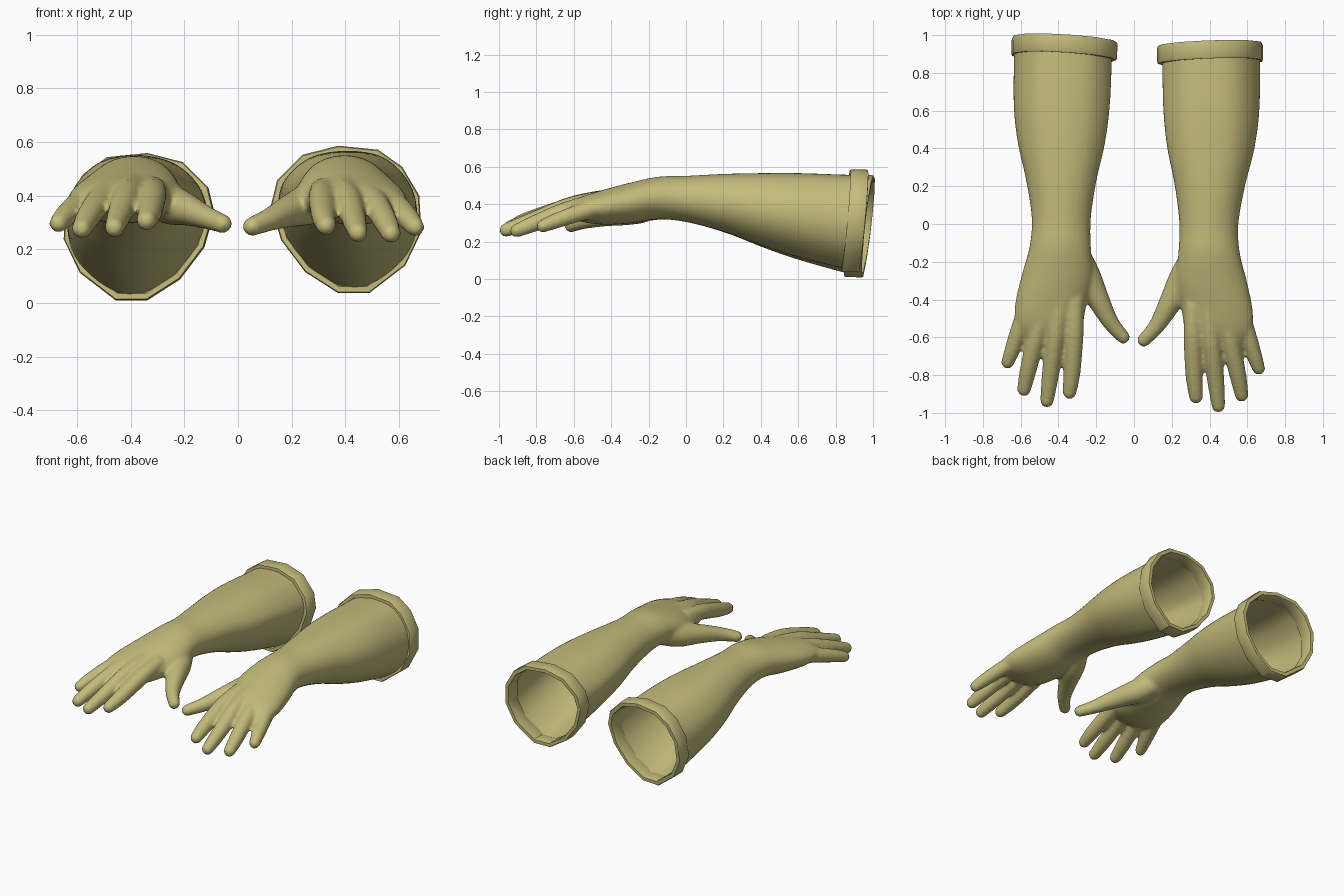
import bpy, bmesh, math
from mathutils import Vector, Matrix

if "Cube" in bpy.data.objects:
    bpy.data.objects.remove(bpy.data.objects["Cube"])

mat = bpy.data.materials.new("olive_rubber")
mat.diffuse_color = (0.55, 0.50, 0.20, 1)
mat.use_nodes = True
mat.node_tree.nodes["Principled BSDF"].inputs["Base Color"].default_value = mat.diffuse_color


def spline(pts, n, closed=False):
    """Catmull-Rom samples through points of any dimension."""
    out, m = [], len(pts)
    for i in range(m if closed else m - 1):
        idx = [i - 1, i, i + 1, i + 2]
        idx = [j % m if closed else min(max(j, 0), m - 1) for j in idx]
        a, b, c, d = (pts[j] for j in idx)
        for k in range(n):
            t = k / n
            out.append(tuple(0.5 * (2*q + (r - p)*t + (2*p - 5*q + 4*r - s)*t*t
                                    + (3*q - p - 3*r + s)*t**3)
                             for p, q, r, s in zip(a, b, c, d)))
    return out if closed else out + [tuple(pts[-1])]


def loft(bm, rings, closed=False):
    vs = [[bm.verts.new(p) for p in ring] for ring in rings]
    n = len(vs[0])
    pairs = list(zip(vs, vs[1:])) + ([(vs[-1], vs[0])] if closed else [])
    for a, b in pairs:
        for i in range(n):
            j = (i + 1) % n
            bm.faces.new((a[i], a[j], b[j], b[i]))
    if not closed:
        bm.faces.new(vs[0])
        bm.faces.new(vs[-1])


def tube(bm, pts):
    """Round-tipped finger; points are x, y, z, radius."""
    path, rings = spline(pts, 5), []
    for i, p in enumerate(path):
        a, b = path[max(i - 1, 0)], path[min(i + 1, len(path) - 1)]
        t = (Vector(b[:3]) - Vector(a[:3])).normalized()
        side = t.cross(Vector((0, 0, 1))).normalized()
        up = side.cross(t)
        rings.append([Vector(p[:3]) + p[3] * (side * math.cos(k * math.tau / 20)
                      + up * math.sin(k * math.tau / 20)) for k in range(20)])
    loft(bm, rings)
    bmesh.ops.create_uvsphere(bm, u_segments=20, v_segments=12, radius=path[-1][3],
                              matrix=Matrix.Translation(path[-1][:3]))


def make_object(name, bm):
    bmesh.ops.recalc_face_normals(bm, faces=bm.faces)
    me = bpy.data.meshes.new(name)
    bm.to_mesh(me)
    bm.free()
    ob = bpy.data.objects.new(name, me)
    bpy.context.collection.objects.link(ob)
    me.materials.append(mat)
    return ob


def smooth(ob, angle):
    bpy.ops.object.select_all(action='DESELECT')
    ob.select_set(True)
    bpy.context.view_layer.objects.active = ob
    bpy.ops.object.shade_smooth_by_angle(angle=math.radians(angle))


# thirteen-sided cuff outline (x, z), and the same outline normalised
CX, CZ, HX, HZ = 0.403, 0.3115, 0.28, 0.2745
outline = [(.373, .586), (.522, .571), (.612, .507), (.675, .40), (.683, .265),
           (.623, .14), (.489, .037), (.373, .037), (.25, .116), (.16, .235),
           (.123, .366), (.146, .459), (.239, .552)]
unit = spline([((x - CX) / HX, (z - CZ) / HZ) for x, z in outline], 4, True)


def tilt(x, z):
    return 0.036 * (x - CX) + 0.088 * (z - CZ)


# sleeve and palm sections: y, x min, x max, z min, z max, cuff shape weight
sections = [(1.02, .15, .665, .03, .557, 1), (.87, .15, .665, .06, .557, 1),
            (.6, .155, .66, .125, .566, .9), (.4, .175, .635, .185, .566, .7),
            (.2, .215, .587, .255, .562, .35), (0, .24, .553, .305, .552, 0),
            (-.15, .235, .56, .32, .547, 0), (-.3, .22, .597, .298, .515, 0),
            (-.45, .25, .628, .292, .475, 0), (-.56, .272, .625, .308, .44, 0),
            (-.63, .33, .58, .335, .40, 0)]
rings = []
for y, x0, x1, z0, z1, w in spline(sections, 6):
    ring = []
    for u, v in unit:
        r = math.hypot(u, v)
        f = w + (1 - w) / r
        ring.append(((x0 + x1) / 2 + u * f * (x1 - x0) / 2, y,
                     (z0 + z1) / 2 + v * f * (z1 - z0) / 2))
    rings.append(ring)
bm = bmesh.new()
loft(bm, rings)

# four fingers and thumb
tube(bm, [(.315, -.42, .42, .048), (.312, -.6, .388, .05), (.318, -.8, .325, .046), (.328, -.915, .288, .037)])
tube(bm, [(.39, -.42, .432, .048), (.41, -.62, .388, .05), (.432, -.82, .312, .046), (.447, -.962, .262, .037)])
tube(bm, [(.46, -.42, .425, .048), (.51, -.62, .372, .049), (.55, -.8, .302, .045), (.57, -.905, .259, .037)])
tube(bm, [(.53, -.38, .40, .048), (.59, -.55, .36, .047), (.635, -.69, .313, .042), (.66, -.765, .283, .035)])
tube(bm, [(.34, -.14, .42, .07), (.265, -.28, .37, .077), (.19, -.42, .342, .06),
          (.12, -.54, .312, .044), (.052, -.615, .285, .036)])
glove = make_object("glove_right", bm)

# fuse into one skin
rm = glove.modifiers.new("fuse", 'REMESH')
rm.mode, rm.voxel_size = 'VOXEL', 0.011
sm = glove.modifiers.new("relax", 'SMOOTH')
sm.factor, sm.iterations = 0.5, 8
bpy.context.view_layer.objects.active = glove
for m in ("fuse", "relax"):
    bpy.ops.object.modifier_apply(modifier=m)

# open the sleeve inside the cuff
bm = bmesh.new()
bm.from_mesh(glove.data)
bmesh.ops.bisect_plane(bm, geom=bm.verts[:] + bm.edges[:] + bm.faces[:],
                       plane_co=(CX, .91, CZ), plane_no=(-.036, 1, -.088), clear_outer=True)
bm.to_mesh(glove.data)
bm.free()
if not glove.data.materials:
    glove.data.materials.append(mat)

# tilted cuff band
bm = bmesh.new()
rings = []
for y, s in [(.853, .91), (.853, .985), (.862, 1), (.938, 1), (.948, .985), (.948, .905), (.938, .89), (.87, .89)]:
    rings.append([(CX + (x - CX) * s, y + tilt(x, z), CZ + (z - CZ) * s) for x, z in outline])
loft(bm, rings, closed=True)
cuff = make_object("cuff_right", bm)
smooth(glove, 60)
smooth(cuff, 30)

# left glove: mirrored and turned slightly
move = (Matrix.Translation((.011, .015, -.005))
        @ Matrix.Translation((0, 0, .3)) @ Matrix.Rotation(-.026, 4, 'Z')
        @ Matrix.Rotation(-.025, 4, 'X') @ Matrix.Translation((0, 0, -.3))
        @ Matrix.Diagonal((-1, 1, 1, 1)))
for ob in (glove, cuff):
    left = ob.copy()
    left.data = ob.data.copy()
    left.name = ob.name.replace("right", "left")
    left.data.transform(move)
    left.data.flip_normals()
    bpy.context.collection.objects.link(left)
